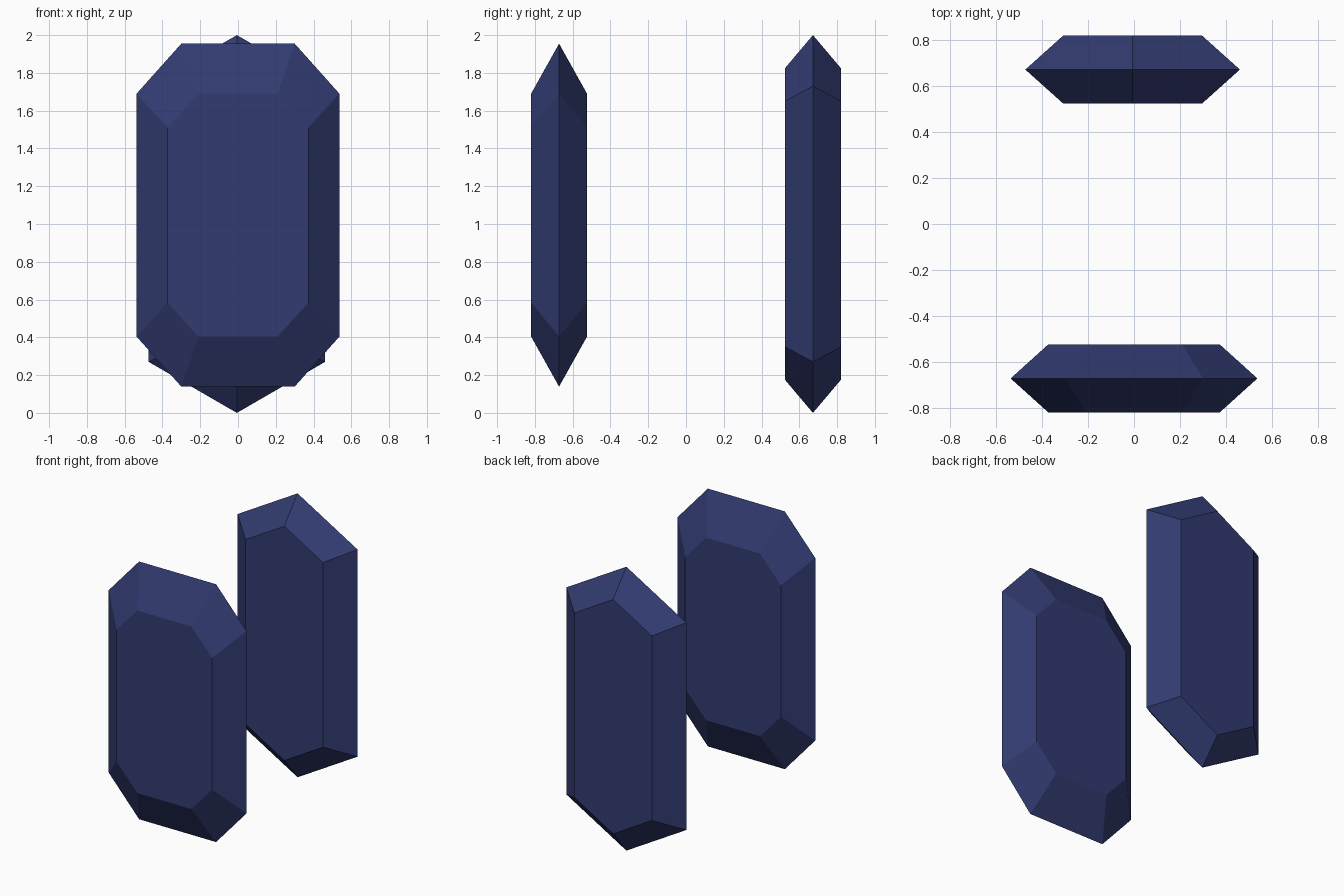
import bpy
import bmesh

cube = bpy.data.objects.get("Cube")
if cube:
    bpy.data.objects.remove(cube, do_unlink=True)

navy = bpy.data.materials.new("navy crystal")
navy.use_nodes = True
navy.diffuse_color = (0.032, 0.044, 0.165, 1)
navy.node_tree.nodes["Principled BSDF"].inputs["Base Color"].default_value = navy.diffuse_color


def mirrored(points, middle):
    """Turn the upper right corners into a full outline, clockwise from the top."""
    right = points + [(x, 2 * middle - z) for x, z in reversed(points)]
    left = [(-x, z) for x, z in reversed(right) if x > 0]
    return right + left


def crystal(name, girdle, facet, middle, centre, half_depth):
    """Join a wide middle outline to a smaller flat facet on front and back."""
    bm = bmesh.new()
    rings = []
    for points, y in ((facet, -half_depth), (girdle, 0), (facet, half_depth)):
        rings.append([bm.verts.new((x, y, z)) for x, z in mirrored(points, middle)])
    count = len(rings[0])
    for a, b in zip(rings, rings[1:]):
        for i in range(count):
            j = (i + 1) % count
            bm.faces.new((a[i], a[j], b[j], b[i]))
    bm.faces.new(rings[0])
    bm.faces.new(rings[-1])
    bmesh.ops.recalc_face_normals(bm, faces=bm.faces)
    mesh = bpy.data.meshes.new(name)
    bm.to_mesh(mesh)
    bm.free()
    mesh.materials.append(navy)
    obj = bpy.data.objects.new(name, mesh)
    obj.location = centre
    bpy.context.collection.objects.link(obj)


# Eight-sided crystal at the front
crystal("front_crystal",
        girdle=[(0.30, 1.955), (0.537, 1.69)],
        facet=[(0.21, 1.69), (0.373, 1.51)],
        middle=1.047, centre=(0, -0.672, 0), half_depth=0.148)

# Pointed six-sided crystal at the back
crystal("back_crystal",
        girdle=[(0, 2.0), (0.467, 1.73)],
        facet=[(0, 1.825), (0.302, 1.65)],
        middle=1.0, centre=(-0.006, 0.672, 0), half_depth=0.148)
